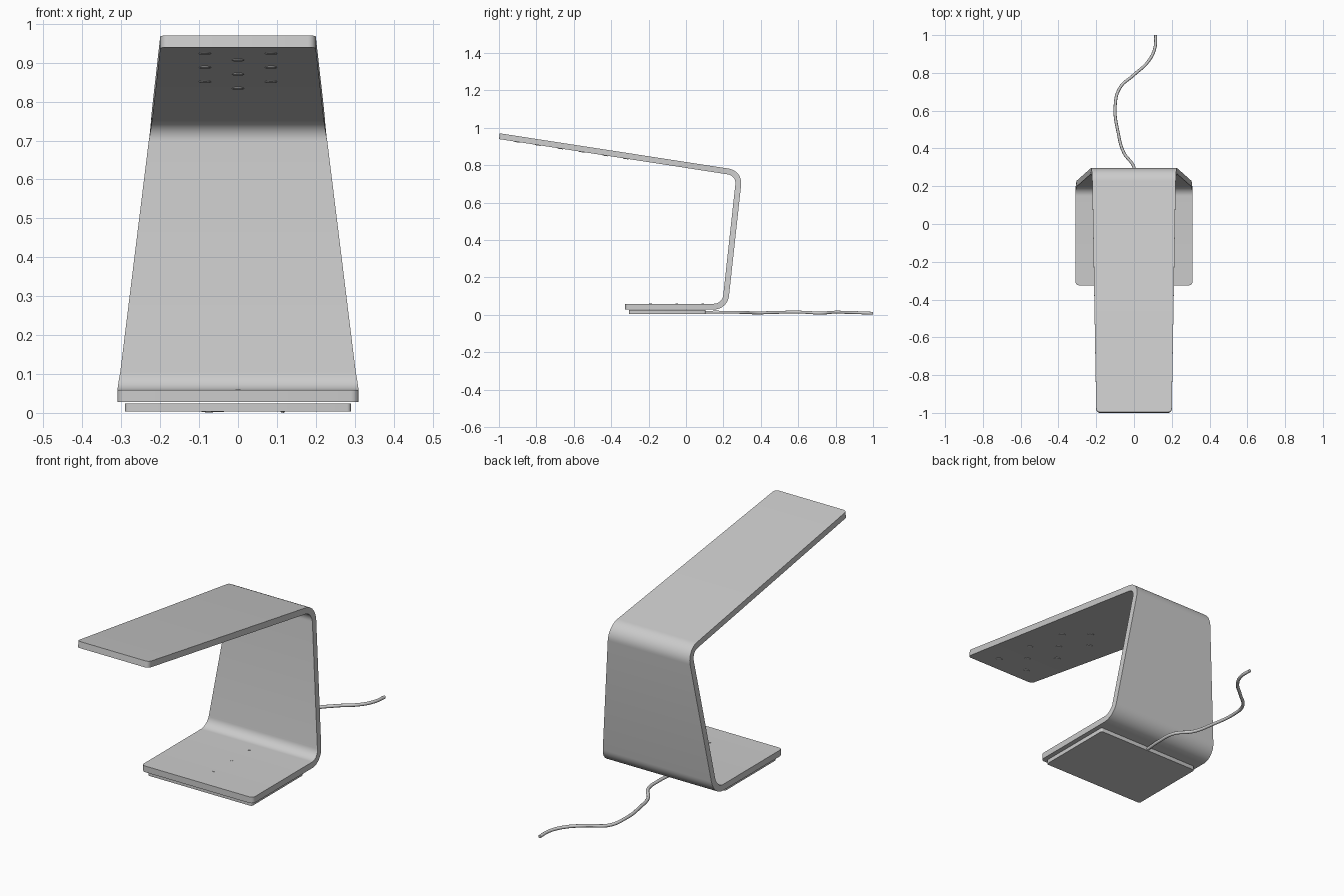
import bpy, bmesh, math
from mathutils import Vector

if "Cube" in bpy.data.objects:
    bpy.data.objects.remove(bpy.data.objects["Cube"])

T = 0.031          # strip thickness
R_CORNER = 0.02    # plan rounding of the strip ends


def finish(name, bm):
    bmesh.ops.recalc_face_normals(bm, faces=bm.faces)
    me = bpy.data.meshes.new(name)
    bm.to_mesh(me)
    bm.free()
    ob = bpy.data.objects.new(name, me)
    bpy.context.collection.objects.link(ob)
    bpy.ops.object.select_all(action='DESELECT')
    ob.select_set(True)
    bpy.context.view_layer.objects.active = ob
    bpy.ops.object.shade_smooth_by_angle(angle=math.radians(35))
    return ob


def disc(name, loc, normal, radius, height):
    bm = bmesh.new()
    bmesh.ops.create_cone(bm, cap_ends=True, segments=24,
                          radius1=radius, radius2=radius, depth=height)
    ob = finish(name, bm)
    ob.location = loc
    ob.rotation_euler = Vector(normal).to_track_quat('Z', 'Y').to_euler()
    return ob


# Bent strip: centreline in (y, z) with half-width at each corner
P = [Vector(p) for p in ((-0.325, 0.0435), (0.208, 0.0435), (0.286, 0.757), (-0.998, 0.955))]
W = [0.31, 0.31, 0.222, 0.2]
BEND = 0.06


def fillet(i, steps=12):
    c, a, b = P[i], (P[i - 1] - P[i]).normalized(), (P[i + 1] - P[i]).normalized()
    half = a.angle(b) / 2
    r = BEND * math.tan(half)
    centre = c + (a + b).normalized() * r / math.sin(half)
    v0, v1 = c + a * BEND - centre, c + b * BEND - centre
    sweep = math.pi - 2 * half
    out = []
    for k in range(steps + 1):
        t = k / steps
        v = (v0 * math.sin((1 - t) * sweep) + v1 * math.sin(t * sweep)) / math.sin(sweep)
        tangent = (-a).lerp(b, t) if 0 < t < 1 else (-a if t == 0 else b)
        # width follows the distance along the neighbouring legs
        la, lb = (P[i] - P[i - 1]).length, (P[i + 1] - P[i]).length
        wa = W[i] + (W[i - 1] - W[i]) * BEND / la
        wb = W[i] + (W[i + 1] - W[i]) * BEND / lb
        w = (1 - t) ** 2 * wa + 2 * t * (1 - t) * W[i] + t * t * wb
        out.append((centre + v, -v.normalized(), w))
    return out


def rounded_end(p, inward, normal, w):
    out = []
    for k in range(6):
        t = math.pi / 2 * (1 - k / 5)
        out.append((p + inward * R_CORNER * (1 - math.sin(t)), normal,
                    w - R_CORNER * (1 - math.cos(t))))
    return out


d0, d1 = (P[1] - P[0]).normalized(), (P[2] - P[3]).normalized()
bend1, bend2 = fillet(1), fillet(2)
stations = (rounded_end(P[0], d0, bend1[0][1], W[0]) + bend1 + bend2
            + rounded_end(P[3], d1, bend2[-1][1], W[3])[::-1])
bm = bmesh.new()
rings = []
for p, n, w in stations:
    lo, hi = p - n * T / 2, p + n * T / 2
    rings.append([bm.verts.new(v) for v in ((-w, *lo), (w, *lo), (w, *hi), (-w, *hi))])
for a, b in zip(rings, rings[1:]):
    for k in range(4):
        bm.faces.new((a[k], a[(k + 1) % 4], b[(k + 1) % 4], b[k]))
bm.faces.new(rings[0])
bm.faces.new(rings[-1])
finish("lamp_body", bm)

# Foot plate under the base
bm = bmesh.new()
outline = []
for q, (sx, sy) in enumerate(((1, 1), (-1, 1), (-1, -1), (1, -1))):
    for k in range(6):
        t = math.pi / 2 * (q + k / 5)
        outline.append(bm.verts.new((sx * 0.28 + 0.01 * math.cos(t),
                                     -0.1 + sy * 0.195 + 0.01 * math.sin(t), 0.004)))
bottom = bm.faces.new(outline)
ext = bmesh.ops.extrude_face_region(bm, geom=[bottom])
bmesh.ops.translate(bm, vec=(0, 0, 0.0205),
                    verts=[g for g in ext['geom'] if isinstance(g, bmesh.types.BMVert)])
finish("foot_plate", bm)

# Light spots on the underside of the arm, in three staggered columns
up = bend2[-1][1]                       # points to the inner (lower) side
arm = (P[3] - P[2]).normalized()
for x, ys in ((-0.085, (-0.90, -0.67, -0.43)),
              (0.0, (-0.79, -0.555, -0.32)),
              (0.085, (-0.90, -0.67, -0.43))):
    for j, y in enumerate(ys):
        c = P[3] + arm * ((y - P[3].x) / arm.x) + up * T / 2
        disc(f"light_spot_{x:+.2f}_{j}", (x, c.x, c.y), (0, up.x, up.y), 0.015, 0.005)

# Touch buttons on the base
for j, y in enumerate((-0.19, -0.05, 0.09)):
    disc(f"touch_button_{j}", (0, y, 0.059), (0, 0, 1), 0.007, 0.003)

# Power cable
pts = [(0, 0.09, 0.014), (0.008, 0.2, 0.014), (0, 0.3, 0.013), (-0.055, 0.38, 0.01),
       (-0.083, 0.48, 0.013), (-0.1, 0.62, 0.014), (-0.075, 0.72, 0.009),
       (0, 0.79, 0.014), (0.075, 0.86, 0.013), (0.11, 0.93, 0.011), (0.115, 1.0, 0.008)]
cu = bpy.data.curves.new("power_cable", 'CURVE')
cu.dimensions = '3D'
cu.bevel_depth = 0.008
cu.bevel_resolution = 3
cu.resolution_u = 8
cu.use_fill_caps = True
sp = cu.splines.new('BEZIER')
sp.bezier_points.add(len(pts) - 1)
for bp, co in zip(sp.bezier_points, pts):
    bp.co = co
    bp.handle_left_type = bp.handle_right_type = 'AUTO'
bpy.context.collection.objects.link(bpy.data.objects.new("power_cable", cu))
